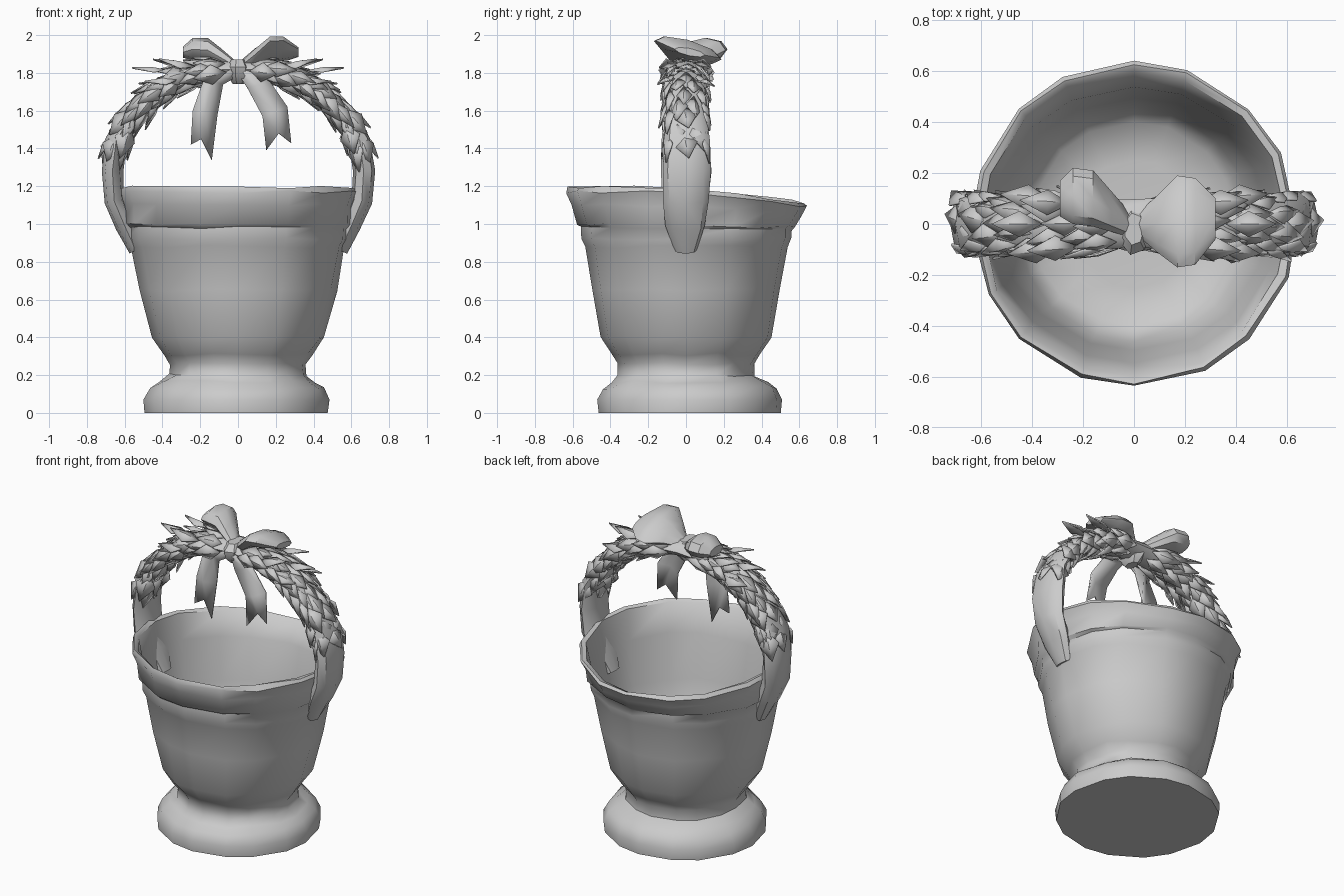
import bpy, bmesh, math, random
from mathutils import Vector

random.seed(4)
cube = bpy.data.objects.get("Cube")
if cube:
    bpy.data.objects.remove(cube)

stone = bpy.data.materials.new("grey stone")
stone.use_nodes = True
GREY = (0.6, 0.6, 0.6, 1)
stone.diffuse_color = GREY
stone.node_tree.nodes["Principled BSDF"].inputs["Base Color"].default_value = GREY


def make(name, verts, faces, angle=35, thickness=0):
    mesh = bpy.data.meshes.new(name)
    mesh.from_pydata(verts, [], faces)
    bm = bmesh.new()
    bm.from_mesh(mesh)
    bmesh.ops.recalc_face_normals(bm, faces=bm.faces)
    bm.to_mesh(mesh)
    bm.free()
    mesh.materials.append(stone)
    obj = bpy.data.objects.new(name, mesh)
    bpy.context.collection.objects.link(obj)
    if thickness:
        mod = obj.modifiers.new("thickness", "SOLIDIFY")
        mod.thickness = thickness
        mod.offset = 0
    bpy.ops.object.select_all(action="DESELECT")
    obj.select_set(True)
    bpy.context.view_layer.objects.active = obj
    bpy.ops.object.shade_smooth_by_angle(angle=math.radians(angle))


def skin(name, rings, closed=True, **kw):
    """Join rows of points into one surface, with end caps if the rows are closed."""
    n = len(rings[0])
    verts = [p for ring in rings for p in ring]
    faces = []
    for i in range(len(rings) - 1):
        for j in range(n if closed else n - 1):
            k = (j + 1) % n
            faces.append((i * n + j, i * n + k, (i + 1) * n + k, (i + 1) * n + j))
    if closed:
        faces += [tuple(range(n)), tuple(range(len(verts) - n, len(verts)))]
    make(name, verts, faces, **kw)


# Pot: foot, waist, bowl, flared rim and hollow inside
profile = [(.485, 0), (.49, .07), (.46, .13), (.415, .165), (.365, .2), (.36, .26),
           (.39, .31), (.455, .40), (.51, .65), (.55, .88), (.57, .92), (.572, .98),
           (.595, 1.0), (.61, 1.10), (.637, 1.17), (.625, 1.195), (.60, 1.18),
           (.555, 1.0), (.51, .72), (.46, .50), (.40, .42), (.25, .40)]
SIDES = 16
rings = []
for r, z in profile:
    widen = .025 if .5 < z < 1.05 else 0
    ring = []
    for j in range(SIDES):
        a = math.tau * (j + .15 * (j % 2)) / SIDES
        rr = r * (1 + random.uniform(-.008, .008))
        dip = .08 * max(0, math.sin(a)) * max(0, min(1, (z - .95) / .2))
        wobble = random.uniform(-.008, .008) if z > .1 else 0
        foot = z < .2
        ring.append((rr * math.cos(a) * (1 + widen) - .008 * foot,
                     rr * math.sin(a) * (1 - widen) + .02 * foot, z - dip + wobble))
    rings.append(ring)
skin("pot", rings, angle=50)

# Arched handle, following a half path mirrored about the middle
half = [(.54, .86), (.60, .99), (.655, 1.12), (.665, 1.28), (.645, 1.44), (.555, 1.59),
        (.43, 1.71), (.28, 1.785), (.13, 1.815)]
path = [Vector((-x, 0, z)) for x, z in half] + [Vector((0, 0, 1.82))]
path += [Vector((x, 0, z)) for x, z in reversed(half)]


def frame(i):
    t = (path[min(i + 1, len(path) - 1)] - path[max(i - 1, 0)]).normalized()
    return t, Vector((-t.z, 0, t.x))


rings = []
for i, p in enumerate(path):
    out = frame(i)[1]
    end = min(i, len(path) - 1 - i)
    depth = (.06, .105, .125, .13, .12)[end] if end < 5 else .1
    thick = (.04, .05, .055, .058, .058)[end] if end < 5 else .05
    ring = []
    for j in range(8):
        a = math.tau * j / 8
        w = random.uniform(.92, 1.08)
        ring.append(p + out * (thick * w * math.cos(a)) + Vector((0, depth * w * math.sin(a), 0)))
    rings.append(ring)
skin("handle", rings, angle=40)


def add_leaf(verts, faces, base, along, out, length, width):
    """A diamond leaf with a raised middle rib."""
    side = along.cross(out).normalized() * width
    mid = base + along * (length * .45)
    k = len(verts)
    verts += [base, mid + side, base + along * length + out * (.12 * length), mid - side,
              mid + out * (.2 * width + .01)]
    faces += [(k + j, k + (j + 1) % 4, k + 4) for j in range(4)]


for label, sign in (("left", 1), ("right", -1)):
    # Overlapping leaves: lively near the bow, broad and flat lower down
    verts, faces = [], []
    for row in range(11):
        u = 8.5 - .43 * row
        i = int(u)
        p = path[i].lerp(path[i + 1], u - i)
        t, out = frame(i)
        low = u < 5.2
        count = 5 if low else 7
        for j in range(count):
            a = math.tau * (j + .5 * (row % 2)) / count + random.uniform(-.15, .15)
            n = out * math.cos(a) + Vector((0, math.sin(a), 0))
            base = p + out * (.044 * math.cos(a)) + Vector((0, .1 * math.sin(a), 0))
            along = -t + n * random.uniform(0, .04 if low else .18)
            along.y += .2 * math.cos(a) * low
            base.x, along.x, nx = -sign * base.x, -sign * along.x, -sign * n.x
            add_leaf(verts, faces, base, along.normalized(), Vector((nx, n.y, n.z)),
                     random.uniform(.14, .2), .06 if low else random.uniform(.035, .055))
    make(label + "_leaves", verts, faces, angle=25, thickness=.008)

    # Long leaf sprays beside the bow
    verts, faces = [], []
    for x, y, z, dz in ((.22, -.09, 1.83, .05), (.25, .08, 1.84, .02), (.36, 0, 1.81, -.02),
                        (.30, -.1, 1.77, -.1), (.33, .1, 1.76, -.1)):
        along = Vector((sign, y * .5, dz * 2)).normalized()
        add_leaf(verts, faces, Vector((sign * x, y, z)), along,
                 Vector((0, y * 3, 1)).normalized(), .2, .05)
    make(label + "_leaf_spray", verts, faces, thickness=.008)


def bow_loop(name, rows):
    """A puffed loop: each row is x, y, z, depth, height and slope front to back."""
    rings = []
    for x, y, z, depth, height, slope in rows:
        ring = []
        for j in range(8):
            dy = depth * math.sin(math.tau * j / 8)
            ring.append((x, y + dy, z + slope * dy + height * math.cos(math.tau * j / 8)))
        rings.append(ring)
    skin(name, rings, angle=40)


# Bow loops, knot and forked tails
bow_loop("left_bow_loop", [(.02, 0, 1.84, .05, .03, 0), (.09, 0, 1.88, .11, .05, -.15),
                           (.17, .01, 1.92, .18, .055, -.27), (.24, .01, 1.925, .17, .05, -.27),
                           (.32, .02, 1.91, .08, .02, -.2)])
bow_loop("right_bow_loop", [(-.02, 0, 1.84, .05, .03, 0), (-.09, .05, 1.88, .08, .05, 0),
                            (-.16, .10, 1.92, .11, .065, 0), (-.24, .11, 1.925, .11, .06, 0),
                            (-.29, .10, 1.91, .07, .03, 0)])

knot = []
for z, r in ((1.74, .03), (1.785, .06), (1.83, .065), (1.87, .04)):
    knot.append([(r * math.cos(math.tau * j / 7), 1.6 * r * math.sin(math.tau * j / 7) - .02, z)
                 for j in range(7)])
skin("bow_knot", knot)


def tail(name, points):
    """A folded strip ending in a swallow-tail notch."""
    rows = []
    for (xl, zl), (xr, zr), y, fold in points:
        mid = ((xl + xr) / 2, y + fold, (zl + zr) / 2)
        rows.append([(xl, y, zl), mid, (xr, y + .02, zr)])
    x, y, z = rows[-1][1]
    rows[-1][1] = (x, y, z + .07)
    skin(name, rows, closed=False, angle=30, thickness=.012)


tail("right_bow_tail", [((-.05, 1.83), (-.01, 1.78), -.08, -.02),
                        ((-.18, 1.77), (-.08, 1.74), -.10, .03),
                        ((-.24, 1.60), (-.11, 1.58), -.08, -.03),
                        ((-.25, 1.42), (-.14, 1.34), -.09, .02)])
tail("left_bow_tail", [((.01, 1.78), (.05, 1.83), -.08, -.02),
                       ((.05, 1.72), (.17, 1.75), -.10, .03),
                       ((.13, 1.57), (.26, 1.62), -.10, -.03),
                       ((.15, 1.39), (.28, 1.43), -.12, .02)])
